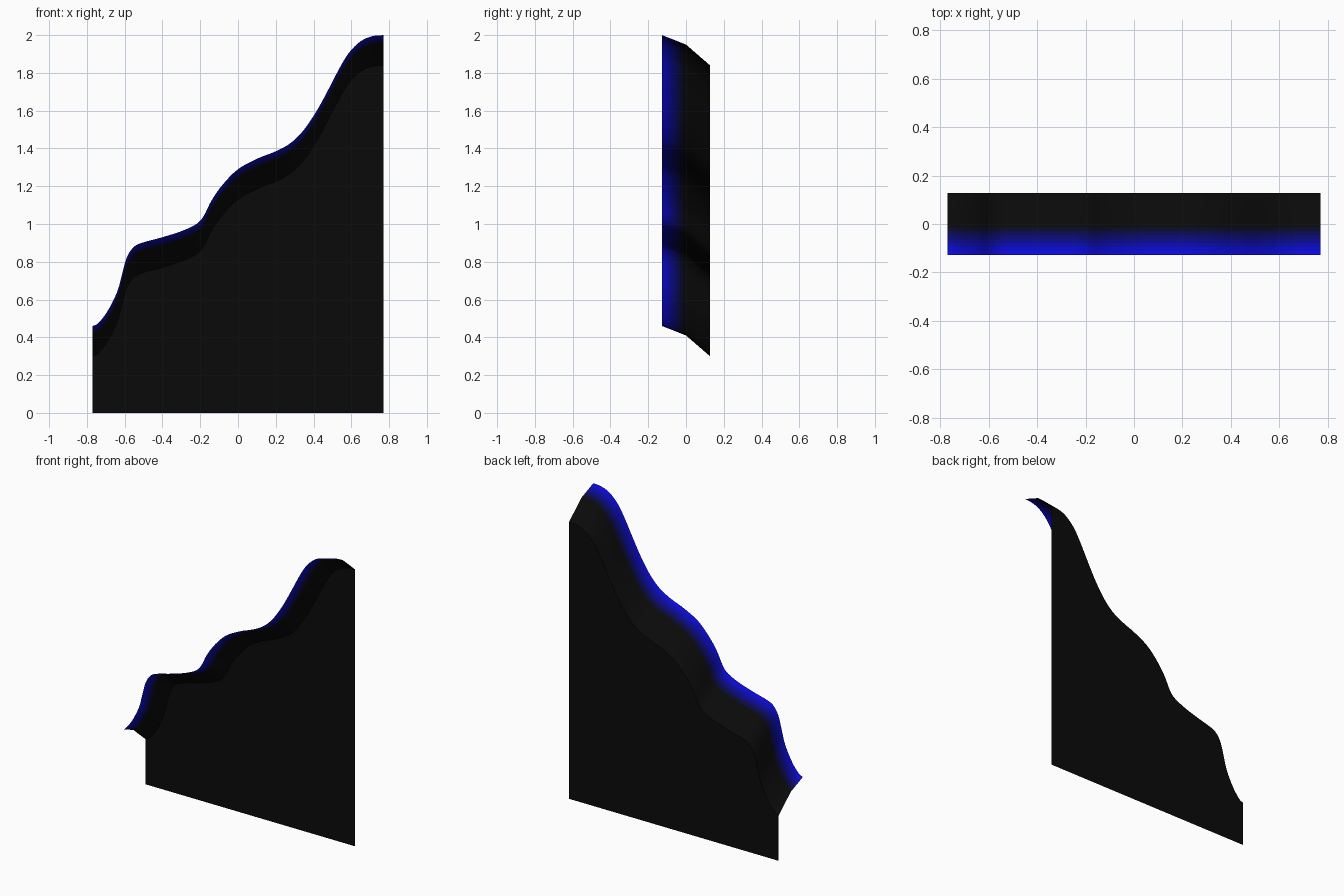
import bpy
from mathutils import Vector

if "Cube" in bpy.data.objects:
    bpy.data.objects.remove(bpy.data.objects["Cube"])

# Stepped skyline of the front edge, left to right (x, z)
KEYS = [(-.77, .46), (-.74, .475), (-.69, .54), (-.64, .64), (-.615, .73),
        (-.59, .82), (-.555, .875), (-.51, .90), (-.40, .93), (-.30, .962),
        (-.22, 1.0), (-.18, 1.045), (-.14, 1.125), (-.08, 1.21), (0, 1.29),
        (.10, 1.345), (.20, 1.385), (.28, 1.43), (.35, 1.50), (.42, 1.605),
        (.48, 1.715), (.54, 1.83), (.59, 1.91), (.65, 1.968), (.71, 1.994),
        (.77, 2.0)]
STEPS = 4
FRONT, BACK = -.127, .127
MID_DROP, BACK_DROP = .05, .16


def smooth_curve(keys, steps):
    """Catmull-Rom curve through the key points."""
    p = [Vector(k) for k in keys]
    p = [p[0] * 2 - p[1]] + p + [p[-1] * 2 - p[-2]]
    out = []
    for a, b, c, d in zip(p, p[1:], p[2:], p[3:]):
        for i in range(steps):
            t = i / steps
            out.append(.5 * (2 * b + (c - a) * t + (2 * a - 5 * b + 4 * c - d) * t ** 2
                             + (3 * b - a - 3 * c + d) * t ** 3))
    return out + [p[-2]]


def material(name, blue):
    m = bpy.data.materials.new(name)
    m.diffuse_color = (.003, .003, max(.003, blue), 1)
    m.use_nodes = True
    m.node_tree.nodes["Principled BSDF"].inputs["Base Color"].default_value = m.diffuse_color
    return m


def sheet(name, rows, mats):
    """Grid surface between successive rows, one material per strip."""
    n = len(rows[0])
    verts = [v for r in rows for v in r]
    faces, ids = [], []
    for j in range(len(rows) - 1):
        for i in range(n - 1):
            a = j * n + i
            faces.append((a, a + 1, a + n + 1, a + n))
            ids.append(j)
    me = bpy.data.meshes.new(name)
    me.from_pydata(verts, [], faces)
    for m in mats:
        me.materials.append(m)
    me.polygons.foreach_set("material_index", ids)
    me.polygons.foreach_set("use_smooth", [True] * len(faces))
    ob = bpy.data.objects.new(name, me)
    bpy.context.collection.objects.link(ob)
    return ob


skyline = smooth_curve(KEYS, STEPS)
black = material("black", .003)

# Sloping rim: blue front edge fading to black halfway back
BANDS = 8
rim_rows, rim_mats = [], []
for k in range(BANDS + 1):
    t = k / BANDS
    rim_rows.append([(p.x, FRONT * (1 - t), p.y - MID_DROP * t) for p in skyline])
    if k < BANDS:
        rim_mats.append(material(f"blue_fade_{k}", .85 * (1 - (k + .5) / BANDS) ** 2))
back_edge = [(p.x, BACK, p.y - BACK_DROP) for p in skyline]
rim_rows.append(back_edge)
sheet("sloping_rim", rim_rows, rim_mats + [black])

# Flat back wall, a single sheet down to the ground
sheet("back_wall", [back_edge, [(x, y, 0) for x, y, z in back_edge]], [black])
